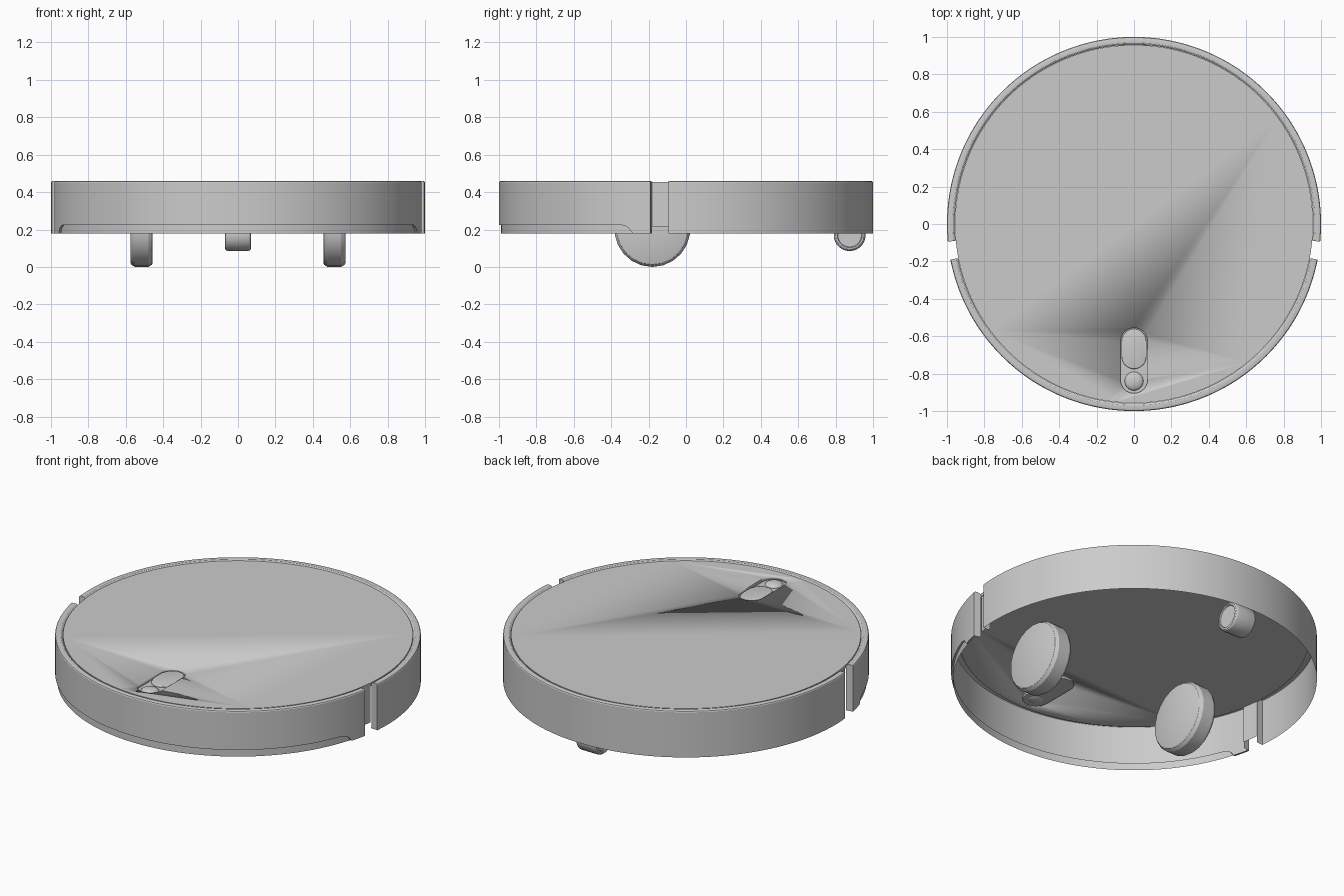
import bpy, bmesh, math
from mathutils import Matrix

if "Cube" in bpy.data.objects:
    bpy.data.objects.remove(bpy.data.objects["Cube"])

grey = bpy.data.materials.new("light_grey")
grey.diffuse_color = (0.6, 0.6, 0.6, 1)
grey.use_nodes = True
grey.node_tree.nodes["Principled BSDF"].inputs["Base Color"].default_value = grey.diffuse_color


def finish(name, bm, loc=(0, 0, 0), angle=30, recalc=True):
    bmesh.ops.remove_doubles(bm, verts=bm.verts, dist=0.0002)
    if recalc:
        bmesh.ops.recalc_face_normals(bm, faces=bm.faces)
    me = bpy.data.meshes.new(name)
    bm.to_mesh(me)
    bm.free()
    me.materials.append(grey)
    ob = bpy.data.objects.new(name, me)
    ob.location = loc
    bpy.context.collection.objects.link(ob)
    bpy.ops.object.select_all(action='DESELECT')
    ob.select_set(True)
    bpy.context.view_layer.objects.active = ob
    bpy.ops.object.shade_smooth_by_angle(angle=math.radians(angle))
    return ob


def arc_sheet(name, a0, a1, cols, profile, flange=None):
    """Sweep a (radius, z) profile round the z axis; optional inward end flanges."""
    bm = bmesh.new()
    grid = []
    for i in range(cols + 1):
        a = math.radians(a0 + (a1 - a0) * i / cols)
        c, s = math.cos(a), math.sin(a)
        grid.append([bm.verts.new((r * c, r * s, z)) for r, z in profile(s)])
    for p, q in zip(grid, grid[1:]):
        for j in range(len(p) - 1):
            bm.faces.new((p[j], q[j], q[j + 1], p[j + 1]))
    if flange:
        for col, flip in ((grid[0], False), (grid[-1], True)):
            a = math.atan2(col[0].co.y, col[0].co.x)
            inner = bm.verts.new((flange * math.cos(a), flange * math.sin(a), col[0].co.z))
            loop = [inner] + col
            bm.faces.new(loop[::-1] if flip else loop)
    return finish(name, bm, recalc=False)


def rim(lower):
    return lower + [(1, 0.452), (0.997, 0.457), (0.99, 0.46), (0.968, 0.458), (0.958, 0.45)]


def rear_profile(s):
    return rim([(1, 0.18)])


def bumper_profile(s):
    # recessed lower band whose ends curve down to the bottom edge
    t = min(max((s + 0.36) / 0.07, 0), 1)
    h = 0.18 + 0.045 * math.sqrt(1 - t * t)
    return rim([(0.989, 0.18), (0.989, h), (1, h)])


# side walls and the panels behind the two gaps
arc_sheet("rear_wall", -5.4, 185.4, 120, rear_profile, 0.957)
arc_sheet("front_bumper", 191, 349, 140, bumper_profile, 0.957)
for side, a in (("right", -11), ("left", 185.4)):
    arc_sheet(side + "_gap_panel", a, a + 5.6, 4, lambda s: [(0.953, 0.215), (0.953, 0.435)])


def capsule(name, half_w, y0, y1, z0, z1, bevel=0):
    """Upright prism with a pill outline."""
    bm = bmesh.new()
    pts = []
    for k in range(34):
        a = math.pi * (k if k < 17 else k - 1) / 16
        cy = y1 - half_w if k < 17 else y0 + half_w
        pts.append((half_w * math.cos(a), cy + half_w * math.sin(a)))
    top = bm.faces.new([bm.verts.new((x, y, z1)) for x, y in pts])
    low = [bm.verts.new((x, y, z0)) for x, y in pts]
    bm.faces.new(low[::-1])
    up = list(top.verts)
    for k in range(34):
        n = (k + 1) % 34
        bm.faces.new((low[k], low[n], up[n], up[k]))
    if bevel:
        bmesh.ops.bevel(bm, geom=list(top.edges), offset=bevel, segments=3,
                        profile=0.5, affect='EDGES')
    return finish(name, bm)


# top plate with a pill-shaped control slot
bm = bmesh.new()
bmesh.ops.create_cone(bm, cap_ends=True, segments=128, radius1=0.957, radius2=0.957,
                      depth=0.02, matrix=Matrix.Translation((0, 0, 0.445)))
plate = finish("top_plate", bm)
cutter = capsule("slot_cutter", 0.072, -0.905, -0.555, 0.40, 0.50)
cutter.hide_render = True
cutter.hide_viewport = True
cut = plate.modifiers.new("slot", 'BOOLEAN')
cut.operation = 'DIFFERENCE'
cut.solver = 'EXACT'
cut.object = cutter

# slot floor, pill button and round button
capsule("slot_floor", 0.074, -0.907, -0.553, 0.424, 0.436)
capsule("pill_button", 0.066, -0.775, -0.561, 0.43, 0.448, 0.006)
bm = bmesh.new()
bmesh.ops.create_uvsphere(bm, u_segments=32, v_segments=16, radius=0.05)
bmesh.ops.scale(bm, vec=(1, 1, 0.4), verts=bm.verts)
finish("round_button", bm, (0, -0.84, 0.436), 60)


def wheel(name, loc, radius, width, profile, segs):
    """Lathe a half profile of (x fraction, radius) points about the x axis."""
    bm = bmesh.new()
    full = profile + [(-x, r) for x, r in reversed(profile)]
    rings = []
    for x, r in full:
        rings.append([bm.verts.new((x * width / 2, r * radius * math.sin(2 * math.pi * k / segs),
                                    -r * radius * math.cos(2 * math.pi * k / segs)))
                      for k in range(segs)])
    for p, q in zip(rings, rings[1:]):
        for k in range(segs):
            n = (k + 1) % segs
            bm.faces.new((p[k], p[n], q[n], q[k]))
    bm.faces.new(rings[0])
    bm.faces.new(rings[-1])
    return finish(name, bm, loc)


# drive wheels and rear caster
for side, sx in (("left", -1), ("right", 1)):
    wheel(side + "_drive_wheel", (sx * 0.515, -0.18, 0.203), 0.203, 0.118,
          [(1, 0.9), (0.94, 0.94), (0.62, 1)], 22)
wheel("rear_caster", (0, 0.875, 0.17), 0.085, 0.14,
      [(0.9, 0.74), (1, 0.78), (0.97, 0.9), (0.88, 0.97), (0.72, 1)], 28)
